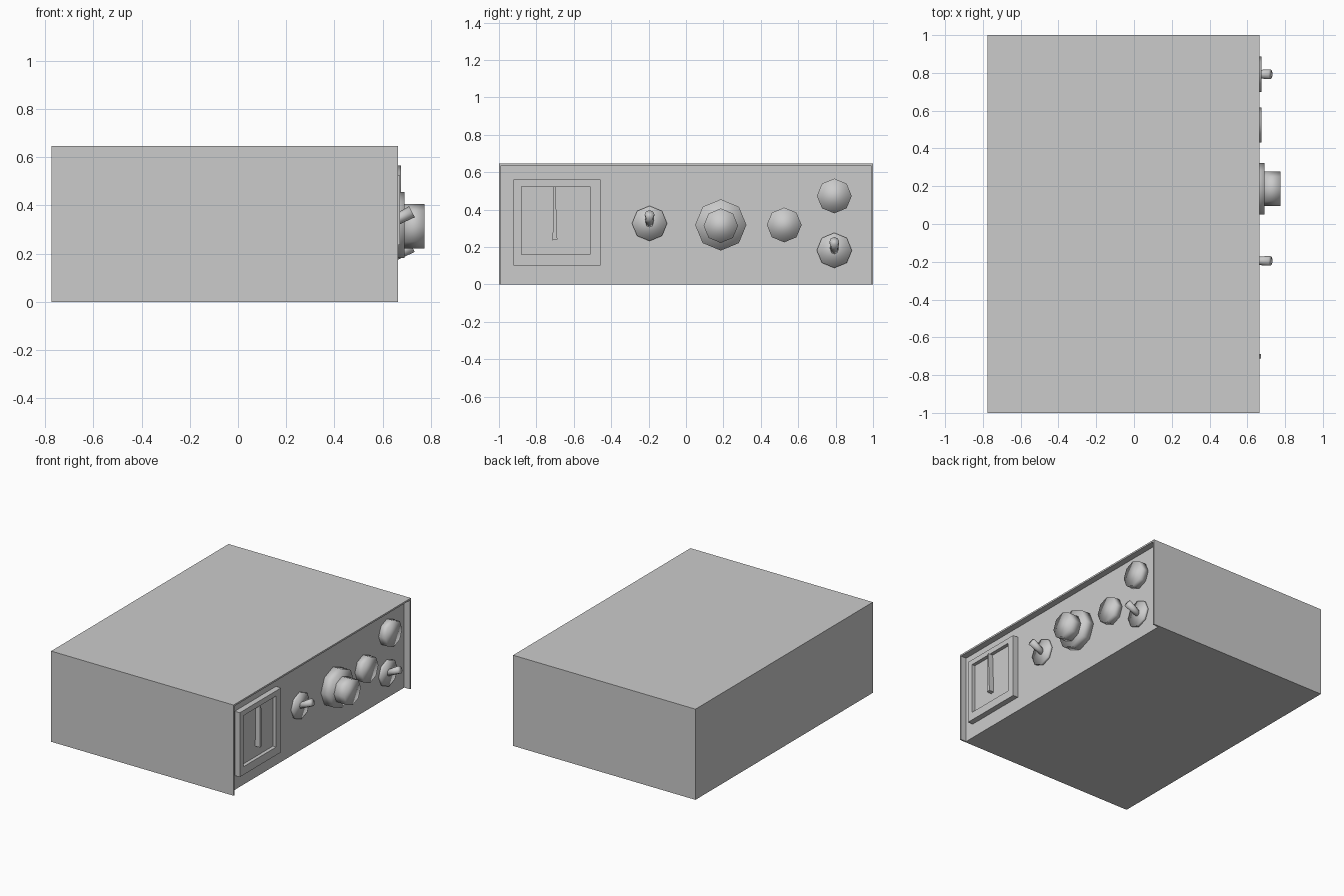
import bpy, bmesh
from math import radians
from mathutils import Vector

if "Cube" in bpy.data.objects:
    bpy.data.objects.remove(bpy.data.objects["Cube"])

PANEL = 0.62   # x of the recessed control panel
RIM = 0.665    # x of the casing rim


def finish(name, bm):
    bmesh.ops.recalc_face_normals(bm, faces=bm.faces)
    mesh = bpy.data.meshes.new(name)
    bm.to_mesh(mesh)
    bm.free()
    ob = bpy.data.objects.new(name, mesh)
    bpy.context.collection.objects.link(ob)
    return ob


def box(name, lo, hi):
    lo, hi = Vector(lo), Vector(hi)
    bm = bmesh.new()
    bmesh.ops.create_cube(bm, size=1)
    for v in bm.verts:
        v.co = Vector(((lo[i] + hi[i]) / 2 + v.co[i] * (hi[i] - lo[i])) for i in range(3))
    return finish(name, bm)


def carve(ob, lo, hi):
    cutter = box("cutter", lo, hi)
    mod = ob.modifiers.new("recess", 'BOOLEAN')
    mod.operation = 'DIFFERENCE'
    mod.solver = 'EXACT'
    mod.object = cutter
    bpy.context.view_layer.objects.active = ob
    bpy.ops.object.modifier_apply(modifier=mod.name)
    bpy.data.objects.remove(cutter)


def rod(name, start, end, r1, r2, sides=8):
    """Smooth-shaded low-poly cylinder or cone between two points."""
    start, end = Vector(start), Vector(end)
    axis = end - start
    bm = bmesh.new()
    bmesh.ops.create_cone(bm, cap_ends=True, segments=sides, radius1=r1,
                          radius2=r2, depth=axis.length)
    ob = finish(name, bm)
    ob.location = (start + end) / 2
    ob.rotation_euler = axis.to_track_quat('Z', 'Y').to_euler()
    for p in ob.data.polygons:
        p.use_smooth = True
    return ob


def disc(name, y, z, r, x0, x1):
    return rod(name, (x0, y, z), (x1, y, z), r, r)


# Casing with the control panel set back, open along the bottom edge
casing = box("casing", (-0.775, -1, 0), (RIM, 1, 0.647))
carve(casing, (PANEL, -0.989, -0.1), (0.8, 0.989, 0.635))

# Meter with sunken dial
meter = box("meter_frame", (PANEL - 0.005, -0.922, 0.102), (0.66, -0.457, 0.561))
carve(meter, (0.635, -0.88, 0.16), (0.7, -0.513, 0.524))

# Meter needle: tapered strip
bm = bmesh.new()
outline = [(-0.709, 0.524), (-0.713, 0.236), (-0.688, 0.239), (-0.698, 0.524)]
face = bm.faces.new([bm.verts.new((0.632, y, z)) for y, z in outline])
ext = bmesh.ops.extrude_face_region(bm, geom=[face])
bmesh.ops.translate(bm, vec=(0.04, 0, 0),
                    verts=[g for g in ext["geom"] if isinstance(g, bmesh.types.BMVert)])
finish("meter_needle", bm)

# Toggle switches
for i, (y, z) in enumerate([(-0.195, 0.326), (0.793, 0.182)]):
    disc(f"toggle_base_{i}", y, z, 0.094, PANEL - 0.005, 0.638)
    rod(f"toggle_lever_{i}", (0.615, y, z - 0.008), (0.722, y, z + 0.048), 0.02, 0.026)

# Lamps
for i, (y, z) in enumerate([(0.525, 0.318), (0.793, 0.473)]):
    disc(f"lamp_{i}", y, z, 0.093, PANEL - 0.005, 0.676)

# Main dial
disc("dial_skirt", 0.186, 0.318, 0.137, PANEL - 0.005, 0.692)
disc("dial_knob", 0.186, 0.314, 0.092, 0.685, 0.775)
